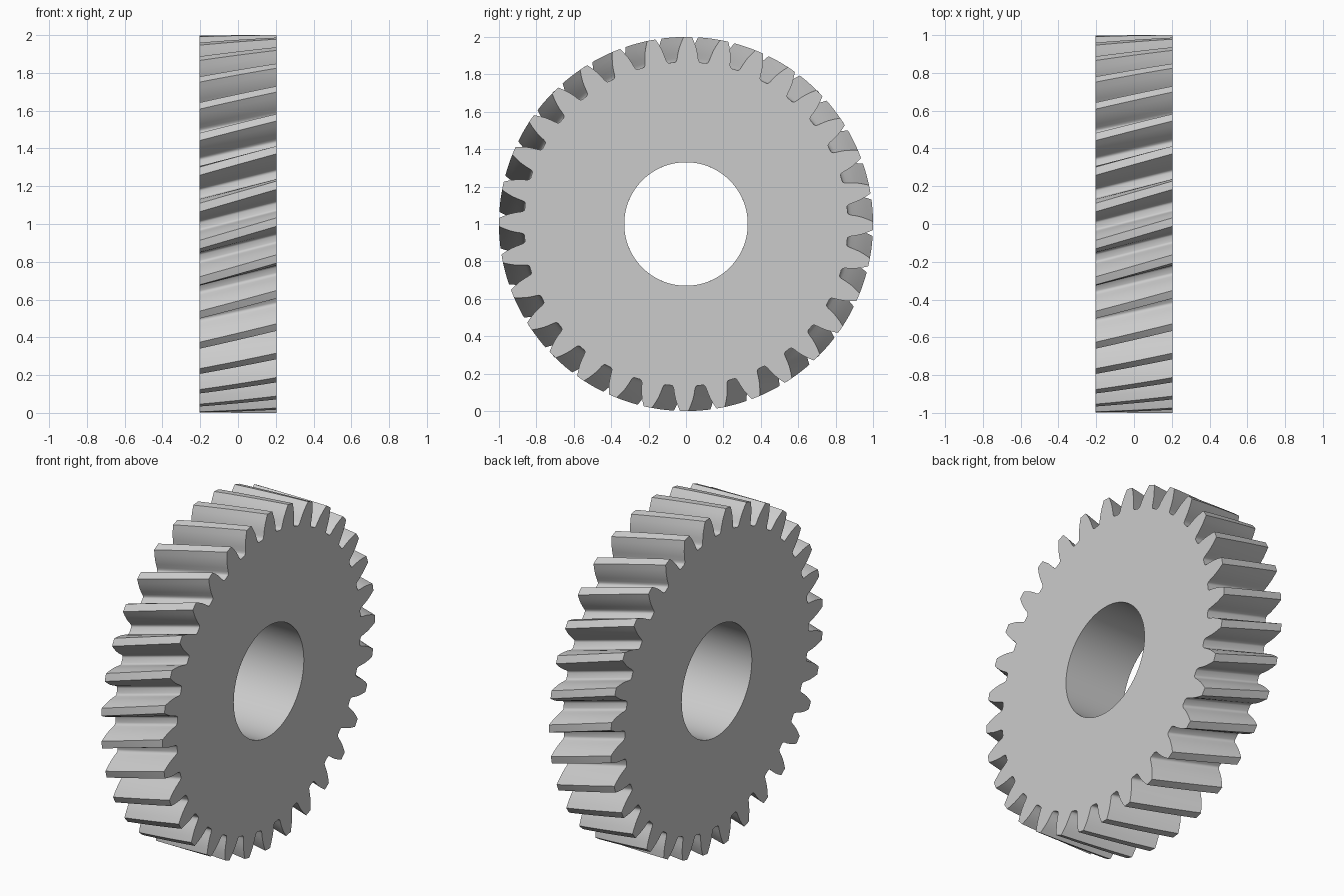
import bpy, bmesh, math

cube = bpy.data.objects.get("Cube")
if cube:
    bpy.data.objects.remove(cube, do_unlink=True)

TEETH = 32
PITCH = 2 * math.pi / TEETH
HALF_WIDTH = 0.203
BORE = 0.33
TWIST = 0.119      # rotation across the gear's width
PHASE = -0.01      # tooth position on the +x face
SLICES = 8

# One tooth flank from root to tip: (radius, half angle)
FLANK = [(0.866, 0.082), (0.868, 0.074), (0.874, 0.068), (0.886, 0.0635),
         (0.91, 0.058), (0.941, 0.0485), (0.97, 0.0365), (1.0, 0.0225)]

# Tooth outline: rising flank, tip middle, falling flank, root middle
tooth = [(r, -a) for r, a in FLANK] + [(1.0, 0)]
tooth += [(r, a) for r, a in reversed(FLANK)] + [(0.866, PITCH / 2)]
outline = [(r, a + i * PITCH) for i in range(TEETH) for r, a in tooth]


def ring(bm, x, points, turn):
    return [bm.verts.new((x, r * math.cos(a + turn), 1 + r * math.sin(a + turn)))
            for r, a in points]


def bridge(bm, first, second):
    n = len(first)
    for i in range(n):
        j = (i + 1) % n
        bm.faces.new((first[i], first[j], second[j], second[i]))


# Helical toothed rim, round bore and the two flat sides
bm = bmesh.new()
outer, inner = [], []
bore = [(BORE, a) for r, a in outline]
for s in range(SLICES + 1):
    t = s / SLICES
    x = HALF_WIDTH * (2 * t - 1)
    turn = PHASE + TWIST * (1 - t)
    outer.append(ring(bm, x, outline, turn))
    inner.append(ring(bm, x, bore, turn))
for s in range(SLICES):
    bridge(bm, outer[s], outer[s + 1])
    bridge(bm, inner[s + 1], inner[s])
bridge(bm, inner[0], outer[0])
bridge(bm, outer[-1], inner[-1])
bmesh.ops.recalc_face_normals(bm, faces=bm.faces)

mesh = bpy.data.meshes.new("helical_gear")
bm.to_mesh(mesh)
bm.free()
gear = bpy.data.objects.new("helical_gear", mesh)
bpy.context.collection.objects.link(gear)

# Plain grey metal
grey = bpy.data.materials.new("light_grey")
grey.use_nodes = True
colour = (0.6, 0.6, 0.6, 1)
grey.diffuse_color = colour
grey.node_tree.nodes["Principled BSDF"].inputs["Base Color"].default_value = colour
mesh.materials.append(grey)

# Smooth flanks and bore, crisp tips and sides
bpy.ops.object.select_all(action="DESELECT")
gear.select_set(True)
bpy.context.view_layer.objects.active = gear
bpy.ops.object.shade_smooth_by_angle(angle=math.radians(40))
